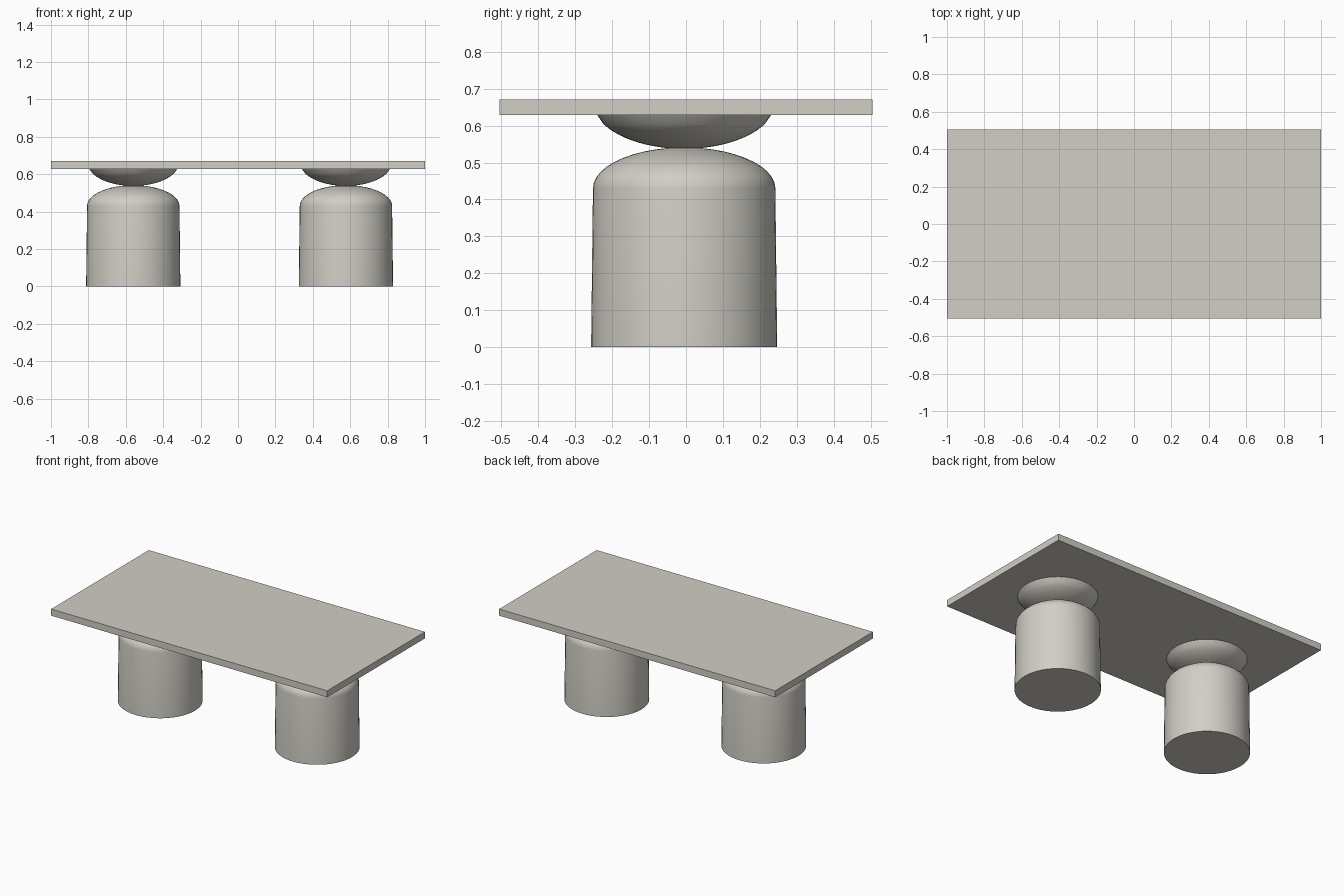
import bpy, bmesh, math

if "Cube" in bpy.data.objects:
    bpy.data.objects.remove(bpy.data.objects["Cube"])

stone = bpy.data.materials.new("warm grey stone")
stone.diffuse_color = (0.64, 0.62, 0.56, 1)
stone.use_nodes = True
stone.node_tree.nodes["Principled BSDF"].inputs["Base Color"].default_value = stone.diffuse_color


def finish(name, bm):
    bmesh.ops.recalc_face_normals(bm, faces=bm.faces)
    mesh = bpy.data.meshes.new(name)
    bm.to_mesh(mesh)
    bm.free()
    mesh.materials.append(stone)
    ob = bpy.data.objects.new(name, mesh)
    bpy.context.collection.objects.link(ob)
    return ob


def lathe(name, profile, x, y, sides=48):
    """Closed solid turned from (radius, height) points."""
    bm = bmesh.new()
    rings = [[bm.verts.new((x + r * math.cos(2 * math.pi * i / sides),
                            y + r * math.sin(2 * math.pi * i / sides), z))
              for i in range(sides)] for r, z in profile]
    for a, b in zip(rings, rings[1:]):
        for i in range(sides):
            j = (i + 1) % sides
            bm.faces.new((a[i], a[j], b[j], b[i]))
    bm.faces.new(rings[0])
    bm.faces.new(rings[-1])
    ob = finish(name, bm)
    bpy.ops.object.select_all(action='DESELECT')
    bpy.context.view_layer.objects.active = ob
    ob.select_set(True)
    bpy.ops.object.shade_smooth_by_angle(angle=math.radians(35))
    return ob


# Tabletop: thin slab
bm = bmesh.new()
bmesh.ops.create_cube(bm, size=1)
bmesh.ops.scale(bm, vec=(2.0, 1.01, 0.043), verts=bm.verts)
bmesh.ops.translate(bm, vec=(0, 0, 0.6495), verts=bm.verts)
finish("tabletop", bm)

# Pedestal: slightly tapered drum with a domed shoulder
drum = [(0.252, 0), (0.247, 0.43)]
for k in range(1, 11):
    t = math.radians(80 * k / 10)
    drum.append((0.247 * math.cos(t), 0.43 + 0.111 * math.sin(t)))

# Bowl: shallow curved dish that carries the top
bowl = []
for k in range(11):
    t = math.asin(0.05 / 0.25 + (0.236 - 0.05) / 0.25 * k / 10)
    bowl.append((0.25 * math.sin(t), 0.537 + 0.13 * (1 - math.cos(t))))
bowl[-1] = (0.236, 0.629)

for side, x in (("left", -0.56), ("right", 0.577)):
    lathe(side + "_pedestal", drum, x, -0.005)
    lathe(side + "_bowl", bowl, x, -0.005)
